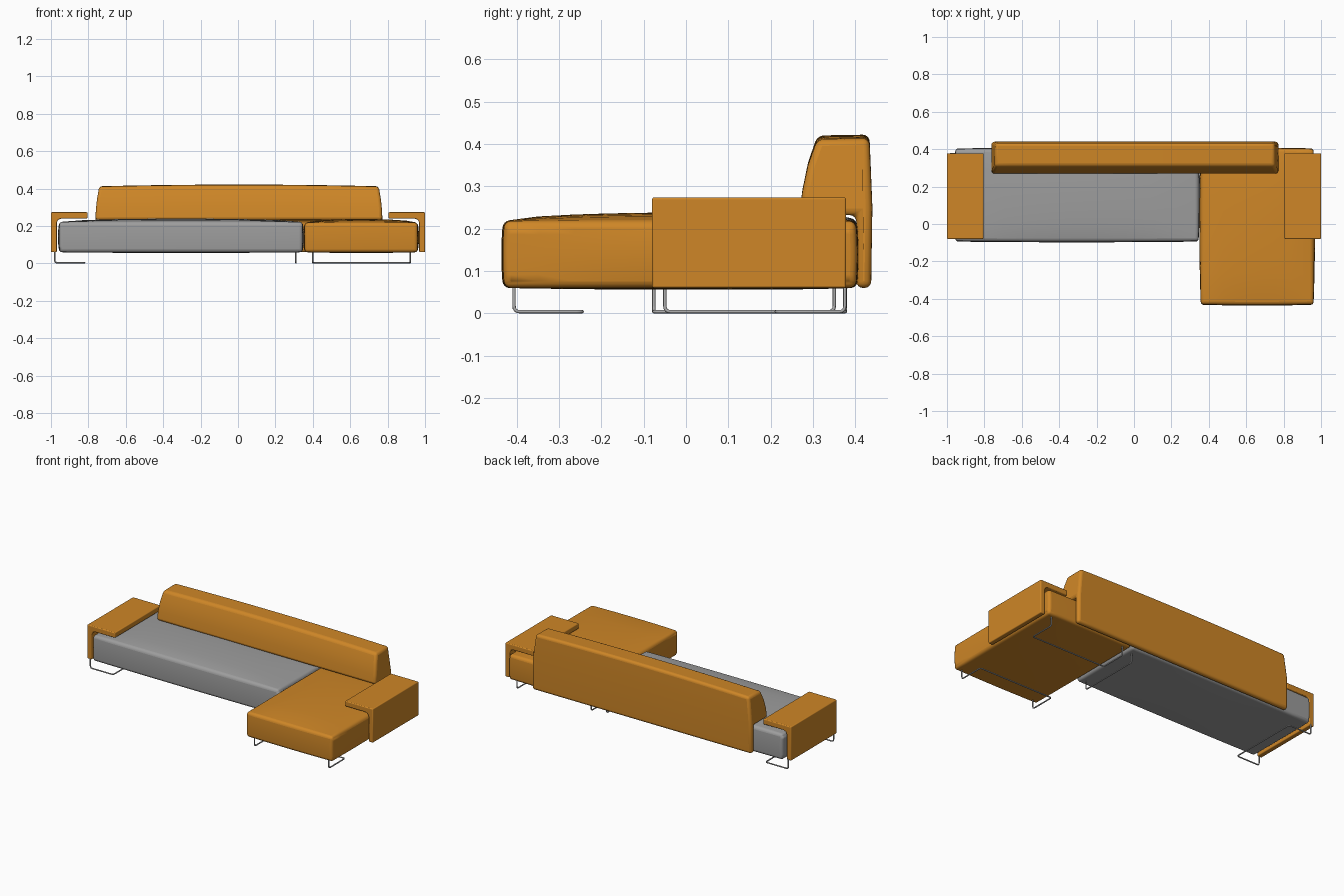
import bpy, bmesh
from mathutils import Vector

cube = bpy.data.objects.get("Cube")
if cube:
    bpy.data.objects.remove(cube, do_unlink=True)


def material(name, rgb):
    m = bpy.data.materials.new(name)
    m.use_nodes = True
    m.diffuse_color = (*rgb, 1)
    m.node_tree.nodes["Principled BSDF"].inputs["Base Color"].default_value = (*rgb, 1)
    return m


orange = material("orange_fabric", (0.62, 0.24, 0.02))
grey = material("grey_fabric", (0.34, 0.34, 0.34))
metal = material("leg_metal", (0.42, 0.42, 0.42))


def finish(name, bm, mat, bevel, segments=4):
    """Turn a bmesh into a bevelled, smooth shaded object."""
    bmesh.ops.recalc_face_normals(bm, faces=bm.faces)
    mesh = bpy.data.meshes.new(name)
    bm.to_mesh(mesh)
    bm.free()
    mesh.materials.append(mat)
    ob = bpy.data.objects.new(name, mesh)
    bpy.context.collection.objects.link(ob)
    mod = ob.modifiers.new("soft_edges", "BEVEL")
    mod.width, mod.segments = bevel, segments
    mod.limit_method, mod.angle_limit = "ANGLE", 0.6
    bpy.ops.object.select_all(action="DESELECT")
    ob.select_set(True)
    bpy.context.view_layer.objects.active = ob
    bpy.ops.object.shade_smooth_by_angle(angle=0.6)
    return ob


def cushion(name, low, high, mat, crown, bulge):
    """Box with a crowned top and gently swollen sides."""
    low, high = Vector(low), Vector(high)
    mid, half = (low + high) / 2, (high - low) / 2
    bm = bmesh.new()
    bmesh.ops.create_cube(bm, size=2)
    bmesh.ops.subdivide_edges(bm, edges=bm.edges, cuts=9, use_grid_fill=True)
    for v in bm.verts:
        u, w, t = v.co
        fu, fw, ft = 1 - u * u, 1 - w * w, 1 - t * t
        lift = crown * max(t, 0) * (fu * fw) ** 0.6 + min(t, 0) * 0.004 * fu * fw
        v.co = (mid.x + u * (half.x + bulge * fw * ft),
                mid.y + w * (half.y + bulge * (fu + ft) / 2),
                mid.z + t * half.z + lift)
    return finish(name, bm, mat, 0.02)


def extrude(profile, place, stations):
    """Loft a closed profile through stations; place(a, b, s) gives the point."""
    bm = bmesh.new()
    rings = [[bm.verts.new(place(a, b, s)) for a, b in profile] for s in stations]
    n = len(profile)
    for r0, r1 in zip(rings, rings[1:]):
        for i in range(n):
            j = (i + 1) % n
            bm.faces.new((r0[i], r0[j], r1[j], r1[i]))
    bm.faces.new(rings[0])
    bm.faces.new(rings[-1])
    return bm


# Seats
cushion("main_seat", (-0.955, -0.09, 0.06), (0.345, 0.40, 0.222), grey, 0.018, 0.008)
cushion("chaise_seat", (0.357, -0.428, 0.06), (0.96, 0.40, 0.218), orange, 0.02, 0.008)

# Backrest: thin slab behind the seats with a thick cushion overhanging them
back_profile = [(0.402, 0.06), (0.437, 0.06), (0.44, 0.25), (0.433, 0.413), (0.31, 0.411),
                (0.288, 0.35), (0.275, 0.29), (0.267, 0.232), (0.402, 0.232)]


def back_point(y, z, s):
    rise = max(0, z - 0.232) / 0.18
    return (0.005 + s * (0.767 - 0.02 * rise ** 2), y, z + 0.009 * rise * (1 - s * s))


finish("backrest", extrude(back_profile, back_point, [i / 8 - 1 for i in range(17)]),
       orange, 0.016)

# Armrests: folded panels, one mirrored from the other
arm_profile = [(1.0, 0.06), (1.0, 0.274), (0.805, 0.274), (0.805, 0.24),
               (0.945, 0.24), (0.962, 0.234), (0.969, 0.217), (0.969, 0.06)]
for side, label in ((1, "left"), (-1, "right")):
    finish(label + "_armrest",
           extrude(arm_profile, lambda x, z, y: (side * x, y, z), (-0.08, 0.378)),
           orange, 0.005, 3)


# Wire legs
def wire(name, points, radius=0.004, corner=0.014):
    pts = [Vector(p) for p in points]
    path = [pts[0]]
    for a, b, c in zip(pts, pts[1:], pts[2:]):
        p, q = b + (a - b).normalized() * corner, b + (c - b).normalized() * corner
        for i in range(5):
            t = i / 4
            path.append(p * (1 - t) ** 2 + b * 2 * t * (1 - t) + q * t * t)
    path.append(pts[-1])
    curve = bpy.data.curves.new(name, "CURVE")
    curve.dimensions = "3D"
    curve.bevel_depth, curve.bevel_resolution = radius, 2
    curve.use_fill_caps = True
    spline = curve.splines.new("POLY")
    spline.points.add(len(path) - 1)
    for sp, co in zip(spline.points, path):
        sp.co = (*co, 1)
    curve.materials.append(metal)
    bpy.context.collection.objects.link(bpy.data.objects.new(name, curve))


FLOOR, TOP = 0.004, 0.07
for name, y, inner in (("chaise_front_leg", -0.406, -0.245), ("chaise_back_leg", 0.375, 0.213)):
    wire(name, [(0.4, y, TOP), (0.4, y, FLOOR), (0.4, inner, FLOOR),
                (0.92, inner, FLOOR), (0.92, y, FLOOR), (0.92, y, TOP)])
wire("seat_outer_leg", [(-0.98, -0.076, TOP), (-0.98, -0.076, FLOOR), (-0.82, -0.076, FLOOR),
                        (-0.82, 0.376, FLOOR), (-0.98, 0.376, FLOOR), (-0.98, 0.376, TOP)])
wire("seat_inner_leg", [(0.31, -0.05, TOP), (0.31, -0.05, FLOOR),
                        (0.31, 0.35, FLOOR), (0.31, 0.35, TOP)])
